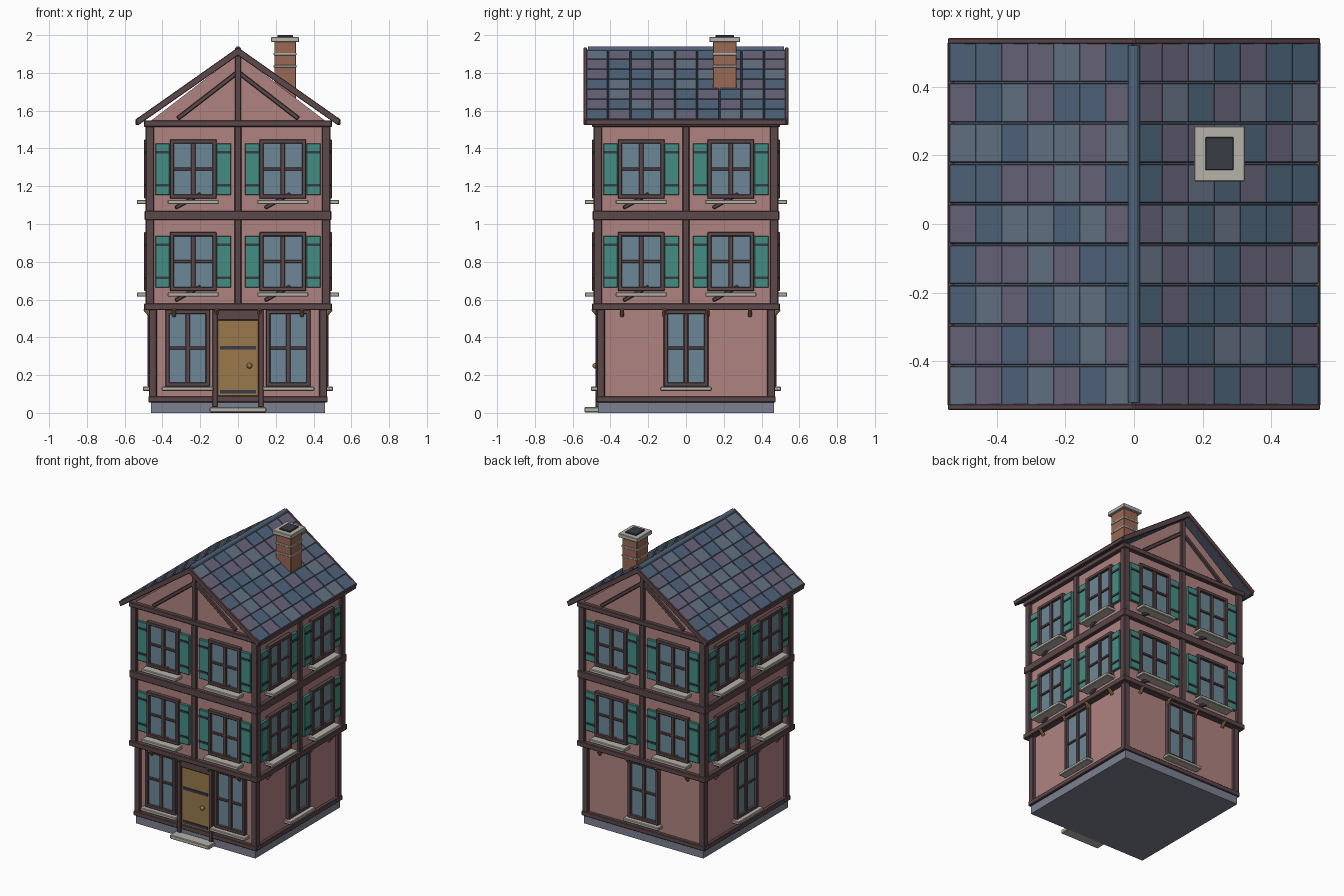
import bpy, bmesh, math, random
from mathutils import Matrix, Vector

if "Cube" in bpy.data.objects:
    bpy.data.objects.remove(bpy.data.objects["Cube"])

random.seed(4)
COLORS = {
    "plaster": (0.43, 0.23, 0.22), "timber": (0.11, 0.065, 0.07), "teal": (0.06, 0.27, 0.23),
    "glass": (0.15, 0.25, 0.31), "door": (0.32, 0.19, 0.07), "stone": (0.47, 0.45, 0.40),
    "plinth": (0.20, 0.22, 0.28), "brick": (0.32, 0.14, 0.09), "iron": (0.04, 0.045, 0.06),
    "brass": (0.35, 0.2, 0.08), "slate_blue": (0.08, 0.13, 0.20),
    "slate_grey": (0.13, 0.17, 0.23), "slate_purple": (0.14, 0.13, 0.20), "roof": (0.07, 0.09, 0.13)}
MATS = {}
for n, c in COLORS.items():
    MATS[n] = bpy.data.materials.new(n)
    MATS[n].diffuse_color = (*c, 1)

parts = {}  # name -> (bmesh, material, bevel)


def part(name, mat, bevel=0.0):
    parts[name] = (bmesh.new(), mat, bevel)
    return parts[name][0]


def box(bm, lo, hi, M=Matrix()):
    lo, hi = Vector(lo), Vector(hi)
    S = Matrix.Diagonal((*(hi - lo), 1))
    bmesh.ops.create_cube(bm, size=1, matrix=M @ Matrix.Translation((lo + hi) / 2) @ S)


def side(k):
    # 0 front, 1 right, 2 back, 3 left
    return Matrix.Rotation(k * math.pi / 2, 4, 'Z')


def fbox(bm, k, x0, x1, z0, z1, d0, d1):
    # box on wall k, between distances d0 and d1 from the centre
    box(bm, (x0, -d1, z0), (x1, -d0, z1), side(k))


def strut(bm, k, a, b, w, d0, d1):
    # slanted beam on wall k from (x, z) a to b
    dx, dz = b[0] - a[0], b[1] - a[1]
    M = side(k) @ Matrix.Translation((a[0], 0, a[1])) @ Matrix.Rotation(-math.atan2(dz, dx), 4, 'Y')
    box(bm, (0, -d1, -w / 2), (math.hypot(dx, dz), -d0, w / 2), M)


def prism(bm, pts, y0, y1):
    # xz outline extruded along y
    f = bm.faces.new([bm.verts.new((x, y0, z)) for x, z in pts])
    r = bmesh.ops.extrude_face_region(bm, geom=[f])
    bmesh.ops.translate(bm, vec=(0, y1 - y0, 0),
                        verts=[v for v in r["geom"] if isinstance(v, bmesh.types.BMVert)])
    bmesh.ops.recalc_face_normals(bm, faces=bm.faces)


plinth = part("plinth", "plinth")
walls = part("walls", "plaster")
gable = part("gable_walls", "plaster")
timber = part("timber_frame", "timber", 0.004)
frames = part("window_frames", "timber", 0.003)
glass = part("window_glass", "glass")
sills = part("window_sills", "stone", 0.004)
shutters = part("shutters", "teal", 0.003)
straps = part("shutter_straps", "iron")
pegs = part("jetty_brackets", "brass")

# Body
box(plinth, (-.46, -.466, 0), (.46, .466, .055))
box(walls, (-.452, -.452, .05), (.452, .452, .56))
box(walls, (-.47, -.47, .55), (.47, .47, 1.545))
prism(gable, [(-.47, 1.54), (.47, 1.54), (0, 1.90)], -.47, .47)


def window(k, cx, w, z0, z1, d):
    h = w / 2
    fbox(glass, k, cx - h + .01, cx + h - .01, z0 + .01, z1 - .01, d - .01, d + .007)
    t = .022
    for x in (cx - h, cx + h - t):
        fbox(frames, k, x, x + t, z0, z1, d - .01, d + .025)
    for z in (z0, z1 - t):
        fbox(frames, k, cx - h, cx + h, z, z + t, d - .01, d + .025)
    m = (z0 + z1) / 2
    fbox(frames, k, cx - .012, cx + .012, z0, z1, d - .01, d + .018)
    fbox(frames, k, cx - h, cx + h, m - .008, m + .008, d - .01, d + .016)


for k in range(4):
    # Corner posts, made once per corner
    fbox(timber, k, -.472, -.43, .06, .56, .43, .472)
    fbox(timber, k, -.489, -.444, .55, 1.54, .444, .489)
    # Horizontal beams and middle post
    for z0, z1, d in ((.055, .088, .475), (.544, .58, .497), (1.02, 1.07, .495), (1.514, 1.548, .497)):
        if k == 0 and z0 < .1:
            for x0, x1 in ((-.475, -.11), (.11, .475)):
                fbox(timber, k, x0, x1, z0, z1, .44, d)
        else:
            fbox(timber, k, -d, d, z0, z1, .44, d)
    fbox(timber, k, -.018, .018, .56, 1.53, .46, .488)
    # Upper windows with shutters, sills and small braces
    for cx in (-.237, .237):
        for z in (.645, 1.135):
            window(k, cx, .248, z, z + .312, .472)
            fbox(sills, k, cx - .135, cx + .135, z - .03, z - .007, .465, .536)
            strut(timber, k, (cx - .095, z - .05), (cx + .04, z + .025), .02, .46, .486)
            for s in (-1, 1):
                c = cx + s * .162
                fbox(shutters, k, c - .038, c + .038, z + .018, z + .292, .465, .488)
                for zz in (z + .07, z + .245):
                    fbox(straps, k, c - .036, c + .036, zz - .007, zz + .007, .48, .493)
    # Ground floor windows
    for cx in ((-.267, .267) if k == 0 else (0,)):
        window(k, cx, .236, .14, .546, .453)
        fbox(sills, k, cx - .137, cx + .137, .117, .139, .445, .504)
    # Jetty brackets
    for x in (-.338, -.113, .113, .338):
        M = side(k) @ Matrix.Translation((x, -.478, .533)) @ Matrix.Rotation(math.radians(40), 4, 'X')
        bmesh.ops.create_cone(pegs, cap_ends=True, segments=8, radius1=.011, radius2=.011, depth=.05, matrix=M)

# Gable timbers
for k in (0, 2):
    fbox(timber, k, -.016, .016, 1.54, 1.89, .46, .49)
    for s in (-1, 1):
        strut(timber, k, (s * .32, 1.558), (0, 1.805), .024, .46, .487)

# Door, straps, knob, jambs and step
door = part("door", "door", 0.003)
fbox(door, 0, -.108, .108, .088, .492, .44, .466)
dstraps = part("door_straps", "iron")
for z in (.345, .112):
    fbox(dstraps, 0, -.095, .095, z - .009, z + .009, .46, .473)
for x in (-.122, .122):
    fbox(timber, 0, x - .014, x + .014, .03, .55, .44, .48)
fbox(timber, 0, -.115, .115, .49, .545, .44, .476)
fbox(timber, 0, -.115, .115, .055, .09, .44, .47)
knob = part("door_knob", "brass")
bmesh.ops.create_uvsphere(knob, u_segments=12, v_segments=8, radius=.015,
                          matrix=Matrix.Translation((.061, -.48, .25)))
step = part("door_step", "stone", 0.004)
box(step, (-.15, -.538, .003), (.15, -.455, .03))

# Roof deck, bargeboards, fascias
deck = part("roof_deck", "roof")
prism(deck, [(0, 1.915), (.53, 1.545), (.522, 1.53), (0, 1.893), (-.522, 1.53), (-.53, 1.545)], -.53, .53)
barge = part("bargeboards", "timber", 0.003)
for y in (-.542, .524):
    prism(barge, [(0, 1.935), (.543, 1.553), (.53, 1.522), (0, 1.892), (-.53, 1.522), (-.543, 1.553)], y, y + .018)
fascia = part("eave_fascias", "timber", 0.003)
for s in (-1, 1):
    box(fascia, (s * .534 - .009, -.53, 1.525), (s * .534 + .009, .53, 1.553))

# Slates
tiles = [part("slates_" + c, "slate_" + c, 0.002) for c in ("grey", "blue", "purple")]
slope = math.atan2(.37, .53)
L = math.hypot(.37, .53)
for s in (-1, 1):
    base = Matrix.Translation((0, 0, 1.916)) @ Matrix.Rotation(s * slope, 4, 'Y')
    for i in range(7):
        for j in range(9):
            bm = tiles[(i + 2 * j + random.choice((0, 0, 1))) % 3]
            M = base @ Matrix.Translation((s * (i + .5) * L / 7, (j - 4) * .1178, .006)) \
                @ Matrix.Rotation(-s * .06, 4, 'Y')
            box(bm, (-L / 14, -.0562, -.006), (L / 14, .0562, .006), M)

# Ridge roll
ridge = part("ridge_cap", "slate_blue")
bmesh.ops.create_cone(ridge, cap_ends=True, segments=12, radius1=.017, radius2=.017, depth=1.04,
                      matrix=Matrix.Translation((0, 0, 1.924)) @ Matrix.Rotation(math.pi / 2, 4, 'X'))


# Chimney
def stack(name, mat, levels, bevel=.002):
    bm = part(name, mat, bevel)
    for hx, hy, z0, z1 in levels:
        box(bm, (.249 - hx, .205 - hy, z0), (.249 + hx, .205 + hy, z1))


stack("chimney", "brick", [(.057, .062, 1.64, 1.97)])
stack("chimney_bands", "stone", [(.061, .066, 1.828, 1.841), (.061, .066, 1.893, 1.906)])
stack("chimney_cap", "stone", [(.074, .081, 1.963, 1.99)], .003)
stack("chimney_flue", "iron", [(.041, .048, 1.97, 2.0)])

# Turn every part into an object
for name, (bm, mat, bevel) in parts.items():
    me = bpy.data.meshes.new(name)
    bm.to_mesh(me)
    bm.free()
    me.materials.append(MATS[mat])
    ob = bpy.data.objects.new(name, me)
    bpy.context.collection.objects.link(ob)
    if bevel:
        b = ob.modifiers.new("bevel", 'BEVEL')
        b.width = bevel
        b.segments = 1

for m in bpy.data.materials:
    if m.users and not m.is_grease_pencil:
        m.use_nodes = True
        m.node_tree.nodes["Principled BSDF"].inputs["Base Color"].default_value = m.diffuse_color
